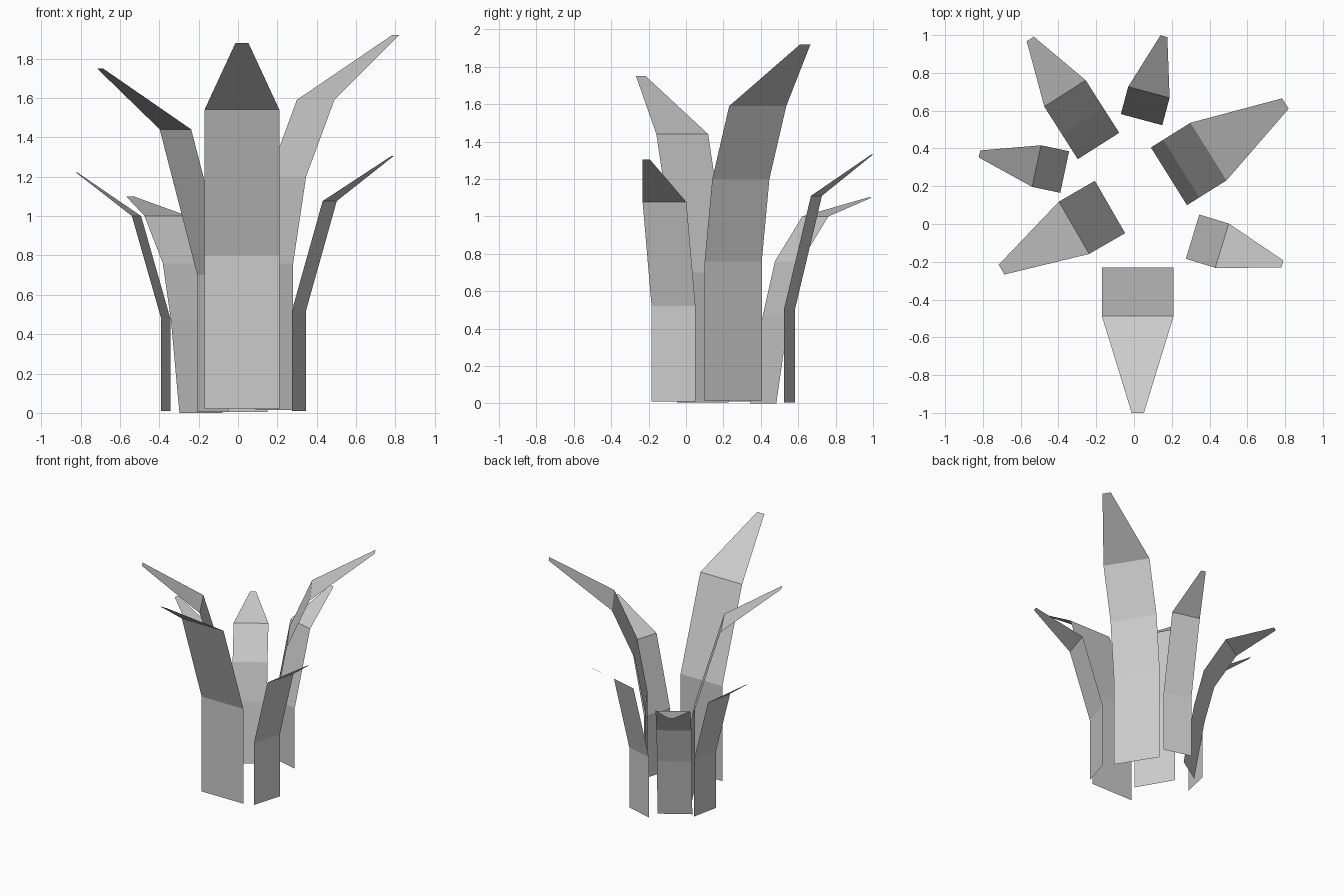
import bpy
import bmesh
from math import cos, sin, radians

if "Cube" in bpy.data.objects:
    bpy.data.objects.remove(bpy.data.objects["Cube"])


def blade(name, base, angle, width, tip, rows):
    """One-sided bent leaf: rows are (outward distance, height) from root to tip."""
    a = radians(angle)
    out, side = (cos(a), sin(a)), (-sin(a), cos(a))
    bm = bmesh.new()
    prev = None
    for i, (d, z) in enumerate(rows):
        h = (tip if i == len(rows) - 1 else width) / 2
        pair = [bm.verts.new((base[0] + out[0] * d + side[0] * s * h,
                              base[1] + out[1] * d + side[1] * s * h, z))
                for s in (-1, 1)]
        if prev:
            bm.faces.new((prev[0], pair[0], pair[1], prev[1]))
        prev = pair
    # leaf upper side faces the middle of the tuft
    bmesh.ops.reverse_faces(bm, faces=[f for f in bm.faces
                                       if f.normal.dot((out[0], out[1], -1)) > 0])
    me = bpy.data.meshes.new(name)
    bm.to_mesh(me)
    bm.free()
    ob = bpy.data.objects.new(name, me)
    bpy.context.collection.objects.link(ob)
    return ob


# tall blades
blade("front_blade", (0.02, -0.23), -90, 0.38, 0.065,
      [(0, 0.02), (0, 0.80), (0.257, 1.54), (0.77, 1.88)])
blade("left_tall_blade", (-0.127, 0.09), 210, 0.32, 0.06,
      [(0, 0.005), (0, 0.70), (0.22, 1.44), (0.663, 1.75)])
blade("right_tall_blade", (0.185, 0.2525), 32, 0.36, 0.065,
      [(0, 0.015), (0, 0.76), (0.077, 1.2), (0.247, 1.59), (0.727, 1.92)])

# low drooping blade
blade("back_left_blade", (-0.188, 0.413), 122.5, 0.26, 0.045,
      [(0, 0), (0.08, 0.47), (0.157, 0.76), (0.33, 1.0), (0.672, 1.10)])

# small blades
blade("left_small_blade", (-0.367, 0.275), 168, 0.225, 0.038,
      [(0, 0.01), (0, 0.48), (0.152, 1.0), (0.461, 1.22)])
blade("back_small_blade", (0.04, 0.5525), 75, 0.227, 0.038,
      [(0, 0.005), (0, 0.50), (0.15, 1.11), (0.457, 1.33)])
blade("right_small_blade", (0.31, -0.067), -17, 0.245, 0.04,
      [(0, 0.01), (0, 0.52), (0.163, 1.076), (0.497, 1.305)])
